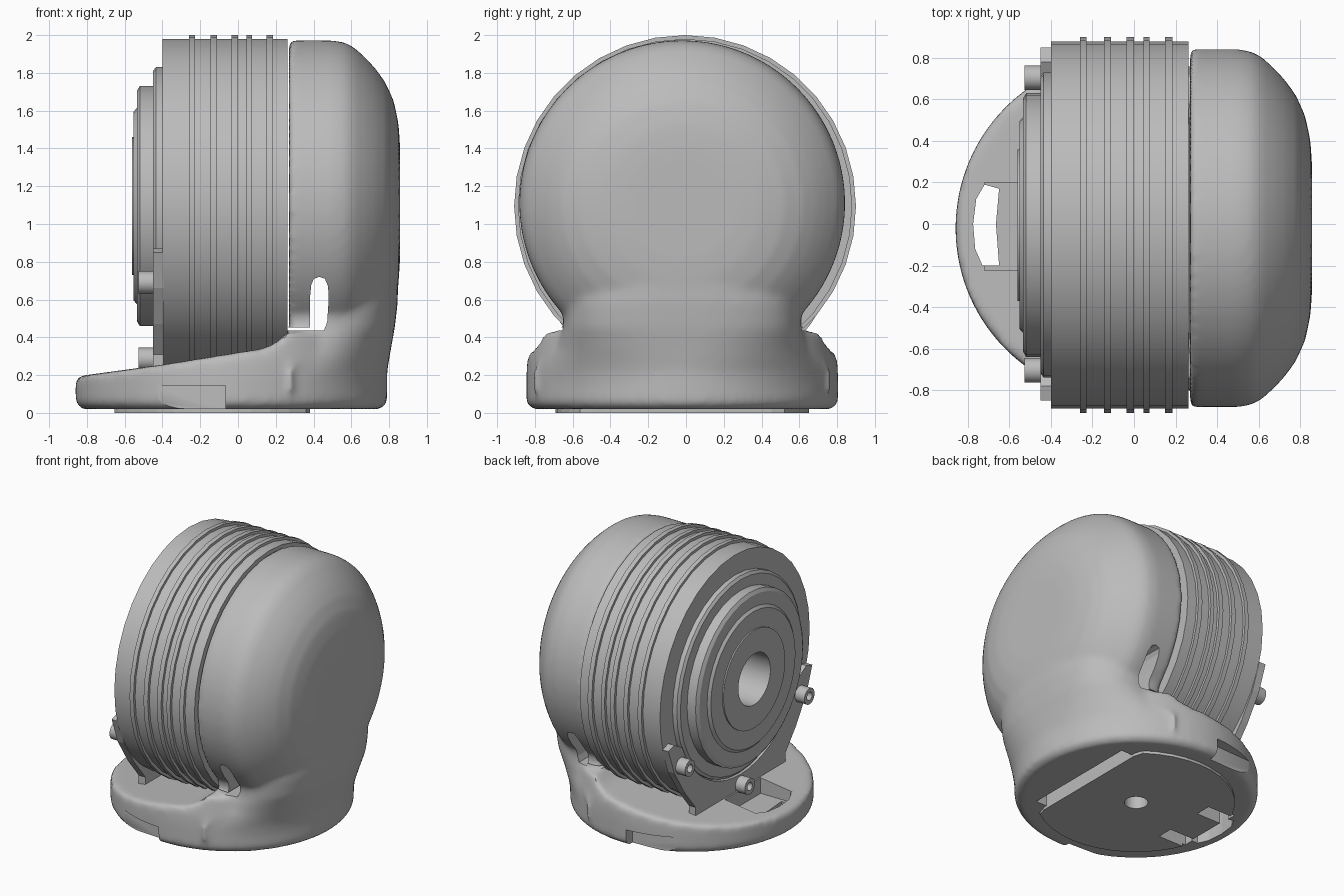
import bpy, bmesh, math
from mathutils import Vector

cube = bpy.data.objects.get("Cube")
if cube:
    bpy.data.objects.remove(cube, do_unlink=True)

grey = bpy.data.materials.new("plain grey")
grey.use_nodes = True
GREY = (0.50, 0.50, 0.50, 1)
grey.diffuse_color = GREY
grey.node_tree.nodes["Principled BSDF"].inputs["Base Color"].default_value = GREY


def finish(name, bm):
    """Turn a bmesh into a grey object."""
    bmesh.ops.remove_doubles(bm, verts=bm.verts, dist=1e-5)
    bmesh.ops.recalc_face_normals(bm, faces=bm.faces)
    me = bpy.data.meshes.new(name)
    bm.to_mesh(me)
    bm.free()
    me.materials.append(grey)
    ob = bpy.data.objects.new(name, me)
    bpy.context.collection.objects.link(ob)
    return ob


def select(ob):
    bpy.ops.object.select_all(action='DESELECT')
    ob.select_set(True)
    bpy.context.view_layer.objects.active = ob


def smooth(ob, degrees=30):
    select(ob)
    bpy.ops.object.shade_smooth_by_angle(angle=math.radians(degrees))


def lathe(name, profile, axis, centre, steps):
    """Spin (position along axis, radius) pairs about the x or z axis."""
    bm = bmesh.new()
    along = Vector((1, 0, 0)) if axis == 'x' else Vector((0, 0, 1))
    out = Vector((0, 0, 1)) if axis == 'x' else Vector((1, 0, 0))
    c = Vector(centre)
    vs = [bm.verts.new(c + along * p + out * r) for p, r in profile]
    edges = [bm.edges.new(pair) for pair in zip(vs, vs[1:])]
    bmesh.ops.spin(bm, geom=vs + edges, cent=c, axis=along,
                   angle=math.tau, steps=steps, use_merge=True)
    return finish(name, bm)


def prism(name, pts, axis, lo, hi):
    """Extrude a 2D outline along an axis."""
    place = {'x': lambda a, b, t: (t, a, b),
             'y': lambda a, b, t: (a, t, b),
             'z': lambda a, b, t: (a, b, t)}[axis]
    bm = bmesh.new()
    lower = [bm.verts.new(place(a, b, lo)) for a, b in pts]
    upper = [bm.verts.new(place(a, b, hi)) for a, b in pts]
    bm.faces.new(lower)
    bm.faces.new(upper)
    n = len(pts)
    for i in range(n):
        j = (i + 1) % n
        bm.faces.new((lower[i], lower[j], upper[j], upper[i]))
    return finish(name, bm)


def box(name, x0, x1, y0, y1, z0, z1):
    return prism(name, [(x0, y0), (x1, y0), (x1, y1), (x0, y1)], 'z', z0, z1)


def circle(cx, cy, r, n=32):
    return [(cx + r * math.cos(math.tau * i / n), cy + r * math.sin(math.tau * i / n))
            for i in range(n)]


def apply(ob, kind, **settings):
    select(ob)
    mod = ob.modifiers.new(kind.lower(), kind)
    for key, value in settings.items():
        setattr(mod, key, value)
    bpy.ops.object.modifier_apply(modifier=mod.name)


def cut(ob, cutter, solver='MANIFOLD'):
    apply(ob, 'BOOLEAN', operation='DIFFERENCE', solver=solver, object=cutter)
    bpy.data.objects.remove(cutter, do_unlink=True)


BX, CY = -0.035, -0.02      # centre of the round base

# Round base with a top that slopes up towards the cap
housing = lathe("housing", [(0.02, 0), (0.02, 0.79), (0.05, 0.825), (0.2, 0.825),
                            (0.28, 0.82), (0.43, 0.79), (0.43, 0)],
                'z', (BX, CY, 0), 96)
cut(housing, prism("slope", [(-1, 0.17), (-0.84, 0.195), (-0.4, 0.255), (0, 0.32),
                             (0.13, 0.34), (0.2, 0.37), (0.27, 0.432), (0.27, 1),
                             (-1, 1)], 'y', -1.2, 1.2), 'EXACT')

# Rounded cap
cap = lathe("cap", [(0.27, 0), (0.27, 0.862), (0.5, 0.862), (0.57, 0.85), (0.62, 0.82),
                    (0.68, 0.765), (0.73, 0.71), (0.78, 0.64), (0.825, 0.54),
                    (0.85, 0.42), (0.858, 0.3), (0.858, 0)],
            'x', (0, CY, 1.11), 96)

# Neck lofted between base and cap: z, centre x, half length, half width, squareness
bm = bmesh.new()
rings = []
for z, cx, a, b, e in [(0.1, -0.035, 0.82, 0.82, 2), (0.22, 0.0, 0.79, 0.80, 2.1),
                       (0.34, 0.25, 0.56, 0.68, 2.4), (0.45, 0.4, 0.43, 0.63, 2.7),
                       (0.58, 0.4, 0.445, 0.63, 2.8), (0.72, 0.4, 0.45, 0.62, 2.6),
                       (0.9, 0.4, 0.455, 0.58, 2.2)]:
    ring = []
    for i in range(64):
        t = math.tau * i / 64
        c, s = math.cos(t), math.sin(t)
        x = cx + a * math.copysign(abs(c) ** (2 / e), c)
        y = CY + b * math.copysign(abs(s) ** (2 / e), s)
        ring.append(bm.verts.new((max(x, 0.28 + 1e-4 * (c + 1)), y, z)))
    rings.append(ring)
for r0, r1 in zip(rings, rings[1:]):
    for i in range(64):
        j = (i + 1) % 64
        bm.faces.new((r0[i], r0[j], r1[j], r1[i]))
bm.faces.new(rings[0])
bm.faces.new(rings[-1])
neck = finish("neck", bm)

# Melt base, neck and cap into one smooth casting
select(housing)
cap.select_set(True)
neck.select_set(True)
bpy.ops.object.join()
apply(housing, 'REMESH', mode='VOXEL', voxel_size=0.02)
apply(housing, 'SMOOTH', factor=0.5, iterations=10)

# Slot and thin gap through the cap sides
cut(housing, prism("slot", [(0.22, 0.437), (0.455, 0.437), (0.472, 0.48), (0.48, 0.6),
                            (0.477, 0.67), (0.46, 0.71), (0.43, 0.72), (0.402, 0.71),
                            (0.388, 0.68), (0.38, 0.6), (0.38, 0.452), (0.22, 0.452)],
                   'y', -1.2, 1.2))
# Finger notches in both sides of the base
for s in (-1, 1):
    cut(housing, prism("notch", [(-0.42, CY + s * 0.73), (-0.065, CY + s * 0.745),
                                 (-0.065, CY + s), (-0.42, CY + s)], 'z', -0.1, 0.145))
# Cable opening, its channel, and the openings underneath
cut(housing, prism("opening", [(-0.65, -0.2), (-0.665, 0), (-0.65, 0.17), (-0.72, 0.19),
                               (-0.76, 0.12), (-0.775, 0), (-0.765, -0.12),
                               (-0.73, -0.2)], 'z', -0.1, 0.5))
cut(housing, box("channel", -0.72, -0.46, -0.225, 0.2, 0.13, 0.5))
cut(housing, box("strip", 0.38, 0.47, -0.47, 0.43, -0.1, 0.14))
for y in (-0.27, 0.13):
    cut(housing, box("side_opening", -0.68, -0.45, y, y + 0.12, -0.1, 0.11))
cut(housing, prism("bore", circle(BX, CY, 0.08), 'z', -0.1, 0.14))
smooth(housing, 40)

# Thin plate on the underside, open where the housing is open
plate_pts = [(max(-0.72, min(0.38, x)), y + i * 1e-6) for i, (x, y) in
             enumerate(circle(BX, CY, 0.67, 40))]
plate = prism("bottom_plate", plate_pts, 'z', 0, 0.03)
cut(plate, prism("bore", circle(BX, CY, 0.08), 'z', -0.1, 0.1), 'EXACT')
for y in (-0.27, 0.13):
    cut(plate, box("side_opening", -0.68, -0.45, y, y + 0.12, -0.1, 0.1), 'EXACT')
cut(plate, box("cable_opening", -0.9, -0.65, -0.2, 0.19, -0.1, 0.1), 'EXACT')

# Ribbed drum with a stepped end face and a central bore
profile = [(-0.2, 0), (-0.2, 0.19), (-0.562, 0.19), (-0.562, 0.365), (-0.552, 0.365),
           (-0.552, 0.5), (-0.535, 0.52), (-0.535, 0.61), (-0.52, 0.635), (-0.45, 0.635),
           (-0.45, 0.715), (-0.435, 0.735), (-0.4, 0.735), (-0.4, 0.885)]
for x0, x1 in [(-0.26, -0.228), (-0.145, -0.11), (-0.035, 0), (0.045, 0.075), (0.15, 0.185)]:
    profile += [(x0, 0.885), (x0, 0.905), (x1, 0.905), (x1, 0.885)]
profile += [(0.262, 0.885), (0.262, 0)]
drum = lathe("drum", profile, 'x', (0, -0.005, 1.095), 36)
smooth(drum)

# Bracket that cradles the stepped face
half = [(0.53, 0.2), (0.53, 0.31), (0.66, 0.47), (0.78, 0.66), (0.85, 0.85), (0.78, 0.87)]
inner = [(0.74 * math.cos(t), 1.095 - 0.74 * math.sin(t))
         for t in [math.radians(22 + 136 * i / 20) for i in range(21)]]
outline = half + inner + [(-y, z) for y, z in reversed(half)]
bracket = prism("bracket", outline, 'x', -0.45, -0.395)

# Socket head screws
for name, y, z in [("left_screw", 0.705, 0.69), ("right_screw", -0.705, 0.69),
                   ("lower_screw", 0, 0.285)]:
    screw = lathe(name, [(-0.49, 0), (-0.49, 0.03), (-0.528, 0.03), (-0.528, 0.06),
                         (-0.41, 0.06), (-0.41, 0)], 'x', (0, y, z), 18)
    smooth(screw)
